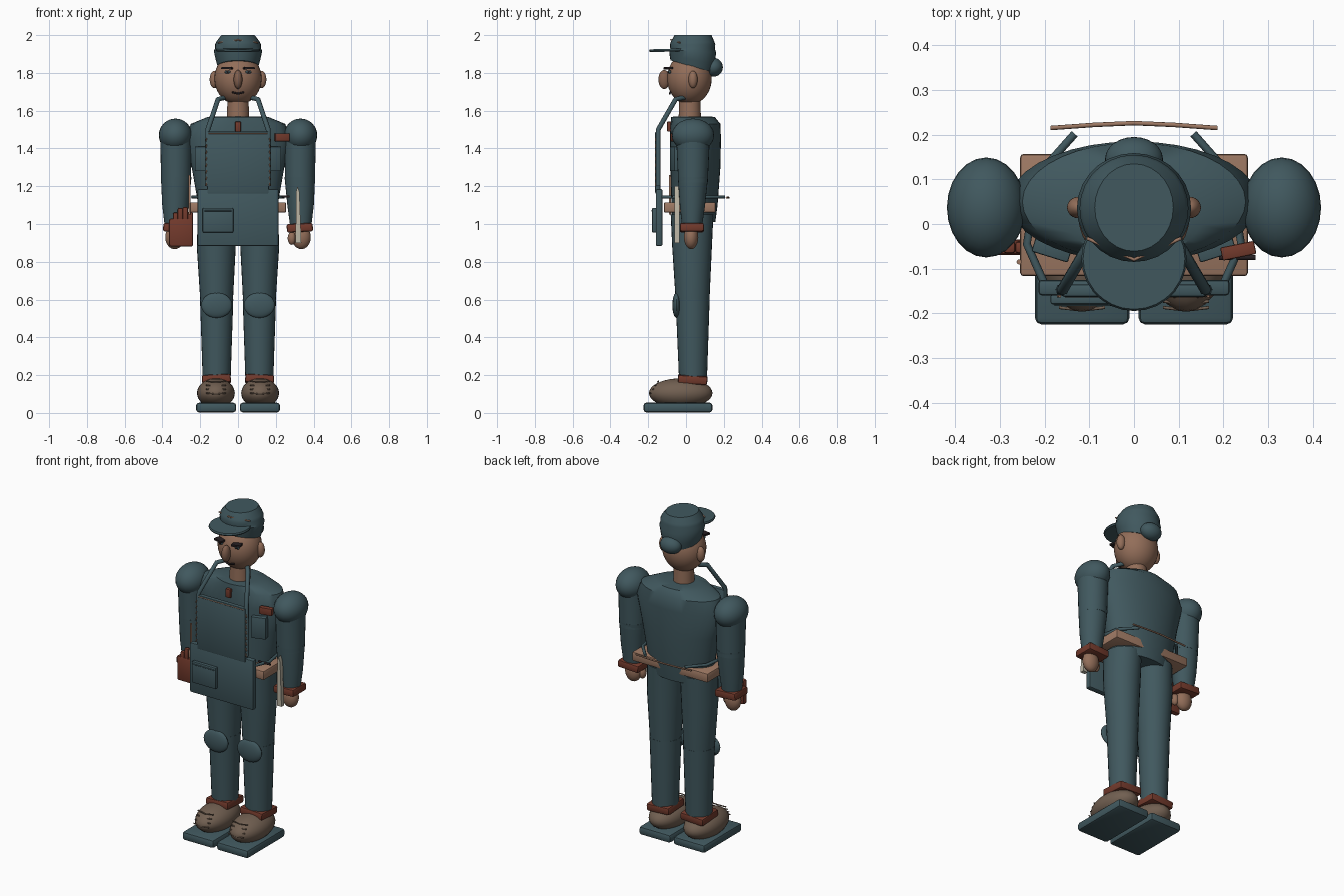
import bpy, bmesh, math
from mathutils import Vector, Matrix

if "Cube" in bpy.data.objects:
    bpy.data.objects.remove(bpy.data.objects["Cube"])


def material(name, rgb):
    m = bpy.data.materials.new(name)
    m.diffuse_color = (*rgb, 1)
    m.use_nodes = True
    m.node_tree.nodes["Principled BSDF"].inputs["Base Color"].default_value = m.diffuse_color
    return m


TEAL = material("teal cloth", (0.052, 0.098, 0.113))
SKIN = material("skin", (0.29, 0.155, 0.10))
NOSE = material("ruddy skin", (0.22, 0.115, 0.075))
SHOE = material("brown leather", (0.165, 0.115, 0.082))
RUST = material("rust leather", (0.17, 0.042, 0.025))
TAN = material("tan leather", (0.34, 0.19, 0.125))
CREAM = material("cream", (0.50, 0.46, 0.37))
DARK = material("dark", (0.02, 0.014, 0.016))


def finish(bm, name, mat, angle=40):
    bmesh.ops.recalc_face_normals(bm, faces=bm.faces[:])
    me = bpy.data.meshes.new(name)
    bm.to_mesh(me)
    bm.free()
    me.materials.append(mat)
    ob = bpy.data.objects.new(name, me)
    bpy.context.collection.objects.link(ob)
    bpy.ops.object.select_all(action='DESELECT')
    ob.select_set(True)
    bpy.context.view_layer.objects.active = ob
    bpy.ops.object.shade_smooth_by_angle(angle=math.radians(angle))
    return ob


def ellipsoid(name, c, r, mat, rot=(0, 0, 0), seg=24):
    bm = bmesh.new()
    bmesh.ops.create_uvsphere(bm, u_segments=seg, v_segments=seg * 2 // 3, radius=1)
    bm.transform(Matrix.Diagonal((*r, 1)))
    ob = finish(bm, name, mat)
    ob.location, ob.rotation_euler = c, rot
    return ob


def box(name, lo, hi, mat, bevel=0.0, rot=(0, 0, 0)):
    lo, hi = Vector(lo), Vector(hi)
    bm = bmesh.new()
    bmesh.ops.create_cube(bm, size=1)
    bm.transform(Matrix.Diagonal((*(hi - lo), 1)))
    if bevel:
        bmesh.ops.bevel(bm, geom=bm.edges[:], offset=bevel, segments=2,
                        profile=0.5, affect='EDGES')
    ob = finish(bm, name, mat, 30)
    ob.location, ob.rotation_euler = (lo + hi) / 2, rot
    return ob


def loft(name, rings, mat, seg=28):
    """Stack of ellipses: (z, cx, cy, rx, ry, tilt)."""
    bm = bmesh.new()
    loops = []
    for z, cx, cy, rx, ry, tilt in rings:
        loop = []
        for i in range(seg):
            a = math.tau * i / seg
            y = ry * math.sin(a)
            loop.append(bm.verts.new((cx + rx * math.cos(a), cy + y, z + tilt * y)))
        loops.append(loop)
    for a, b in zip(loops, loops[1:]):
        for i in range(seg):
            j = (i + 1) % seg
            bm.faces.new((a[i], a[j], b[j], b[i]))
    bm.faces.new(loops[0])
    bm.faces.new(loops[-1])
    return finish(bm, name, mat)


def tube(name, pts, r, mat):
    cu = bpy.data.curves.new(name, 'CURVE')
    cu.dimensions = '3D'
    cu.bevel_depth, cu.bevel_resolution, cu.use_fill_caps = r, 2, True
    sp = cu.splines.new('POLY')
    sp.points.add(len(pts) - 1)
    for p, q in zip(sp.points, pts):
        p.co = (*q, 1)
    cu.materials.append(mat)
    ob = bpy.data.objects.new(name, cu)
    bpy.context.collection.objects.link(ob)
    bpy.ops.object.select_all(action='DESELECT')
    ob.select_set(True)
    bpy.context.view_layer.objects.active = ob
    bpy.ops.object.convert(target='MESH')
    return ob


def plate(name, outline, y0, y1, mat):
    """Flat shape in x and z, given thickness along y."""
    bm = bmesh.new()
    f = bm.faces.new([bm.verts.new((x, y0, z)) for x, z in outline])
    ext = bmesh.ops.extrude_face_region(bm, geom=[f])["geom"]
    bmesh.ops.translate(bm, vec=(0, y1 - y0, 0),
                        verts=[v for v in ext if isinstance(v, bmesh.types.BMVert)])
    return finish(bm, name, mat, 30)


# Torso, neck and belt
loft("torso", [(1.01, 0, .04, .195, .115, 0), (1.10, 0, .045, .21, .122, 0),
               (1.30, 0, .05, .245, .132, 0), (1.45, 0, .05, .28, .135, 0),
               (1.53, 0, .05, .25, .132, 0), (1.567, 0, .037, .16, .115, 0),
               (1.57, 0, .03, .08, .075, 0)], TEAL, 36)
loft("neck", [(1.53, 0, .02, .06, .06, 0), (1.68, 0, .02, .055, .055, 0)], SKIN)
box("belt", (-.255, -.117, 1.06), (.255, .157, 1.115), TAN, .008)

# Head and face
ellipsoid("head", (0, .018, 1.77), (.125, .118, .138), SKIN, seg=32)
ellipsoid("nose", (0, -.115, 1.765), (.023, .031, .05), NOSE)
tube("mouth", [(-.032, -.082, 1.698), (0, -.086, 1.69), (.032, -.082, 1.698)], .005, DARK)

# Cap with brim, braid and rear knot
loft("cap", [(1.835, 0, .03, .108, .112, -.28), (1.87, 0, .033, .118, .12, -.2),
             (1.915, 0, .035, .128, .124, -.06), (1.928, 0, .035, .122, .118, 0),
             (1.95, 0, .035, .122, .12, 0), (1.965, 0, .035, .115, .115, 0),
             (2.0, 0, .037, .088, .098, 0)], TEAL)
loft("cap_brim", [(1.913, 0, -.078, .114, .113, .03), (1.92, 0, -.078, .118, .117, .03),
                  (1.928, 0, -.078, .114, .113, .03)], TEAL)
tube("cap_braid", [(-.105, -.032, 1.96), (0, -.08, 1.975), (.105, -.032, 1.96)], .004, TAN)
ellipsoid("cap_knot", (0, .145, 1.83), (.065, .05, .05), TEAL)

for s, side in ((-1, "left"), (1, "right")):
    def sx(pts):
        return [(s * p[0], *p[1:]) for p in pts]

    def sbox(name, lo, hi, mat, bevel=0.0, rot=(0, 0, 0)):
        a, b = sorted((s * lo[0], s * hi[0]))
        return box(f"{name}_{side}", (a, *lo[1:]), (b, *hi[1:]), mat, bevel,
                   (rot[0], s * rot[1], s * rot[2]))

    # Face details
    ellipsoid(f"ear_{side}", (s * .125, .037, 1.765), (.025, .024, .046), SKIN)
    ellipsoid(f"eye_{side}", (s * .055, -.086, 1.805), (.016, .008, .009), TEAL)
    ellipsoid(f"pupil_{side}", (s * .055, -.094, 1.805), (.006, .004, .006), DARK)
    sbox("brow", (.03, -.112, 1.82), (.085, -.075, 1.831), DARK, 0, (0, -.05, .25))

    # Legs, knee patches, ankle cuffs
    loft(f"upper_leg_{side}", [(1.05, s * .11, .032, .102, .113, 0),
                               (.88, s * .115, .032, .103, .105, 0),
                               (.57, s * .113, .035, .085, .088, 0)], TEAL)
    loft(f"lower_leg_{side}", [(.60, s * .113, .035, .088, .09, 0),
                               (.18, s * .113, .037, .074, .074, 0)], TEAL)
    ellipsoid(f"knee_patch_{side}", (s * .113, -.05, .57), (.082, .022, .067), TEAL)
    sbox("ankle_cuff", (.038, -.043, .155), (.19, .113, .2), RUST, .01, (-.06, .05, 0))

    # Shoes with soles and laces
    ellipsoid(f"shoe_{side}", (s * .117, -.028, .105), (.1, .168, .078), SHOE, seg=28)
    sbox("sole", (.01, -.225, .003), (.222, .14, .054), TEAL, .015)
    for k in range(4):
        y, z = -.187 + .014 * k, .105 + .021 * k
        tube(f"lace_{side}_{k}", sx([(.065, y, z), (.117, y - .006, z - .005),
                                     (.168, y, z)]), .0035, SHOE)

    # Arms, wrist cuffs, hands
    ellipsoid(f"shoulder_{side}", (s * .331, .037, 1.47), (.088, .112, .088), TEAL)
    loft(f"upper_arm_{side}", [(1.48, s * .328, .037, .084, .09, 0),
                               (1.22, s * .328, .037, .079, .078, 0)], TEAL)
    loft(f"forearm_{side}", [(1.25, s * .327, .037, .081, .08, 0),
                             (1.10, s * .331, .034, .07, .067, 0),
                             (.98, s * .332, .032, .055, .052, 0)], TEAL)
    sbox("wrist_cuff", (.258, -.033, .958), (.396, .095, 1.003), RUST, .01, (0, -.05, 0))
    ellipsoid(f"hand_{side}", (s * .335, .027, .93), (.05, .038, .063), SKIN)
    ellipsoid(f"thumb_{side}", (s * .285, .012, .925), (.022, .022, .035), SKIN)

    # Apron straps, waist ties and seam stitching
    tube(f"neck_strap_{side}", sx([(.163, -.147, 1.2), (.160, -.147, 1.50),
                                   (.106, -.055, 1.66), (.06, 0, 1.672)]), .013, TEAL)
    tube(f"waist_tie_{side}", sx([(.2, -.135, 1.143), (.24, -.045, 1.143),
                                  (.215, .11, 1.143), (.133, .202, 1.143)]), .009, TEAL)
    for k in range(8):
        z = 1.2 + .034 * k
        tube(f"stitch_{side}_{k}", sx([(.170, -.162, z), (.166, -.162, z + .018)]),
             .003, TAN)
    sbox("chest_pocket", (.14, -.075, 1.28), (.225, -.03, 1.41), TEAL, .004, (0, 0, .3))

# Apron
box("apron_bib", (-.163, -.163, 1.16), (.163, -.135, 1.49), TEAL, .007)
box("apron_skirt", (-.214, -.16, .883), (.214, -.125, 1.185), TEAL, .008)
box("apron_pocket", (-.187, -.18, .955), (-.025, -.157, 1.085), TEAL, .005)
tube("pocket_seam", [(-.178, -.181, 1.07), (-.034, -.181, 1.07)], .003, TEAL)
tube("bib_hem", [(-.155, -.162, 1.48), (.155, -.162, 1.48)], .003, TAN)
tube("back_cord", [(-.187, .215, 1.14), (-.09, .222, 1.14), (0, .226, 1.14),
                   (.09, .222, 1.14), (.187, .215, 1.14)], .005, TAN)

# Chest tags
box("collar_tag", (-.015, -.1, 1.49), (.015, -.07, 1.542), RUST, .003)
box("name_tag", (.195, -.075, 1.437), (.272, -.045, 1.48), RUST, .004, (0, 0, .2))

# Spare glove: palm and fingers
box("glove_palm", (-.365, -.07, .88), (-.237, -.035, 1.03), RUST, .012)
for k, top in enumerate((1.06, 1.085, 1.09, 1.065)):
    x = -.331 + .026 * k
    box(f"glove_finger_{k}", (x - .014, -.066, 1.0), (x + .014, -.039, top), RUST, .008)

# Tools: slim handle, crossbar and tapered blade
tube("tool_handle", [(-.257, -.085, 1.05), (-.257, -.085, 1.26)], .006, TAN)
tube("tool_bar", [(.19, -.075, 1.146), (.272, -.075, 1.146)], .006, DARK)
plate("tool_blade", [(.305, .9), (.335, .9), (.325, 1.17), (.315, 1.20), (.307, 1.17)],
      -.06, -.035, CREAM)
